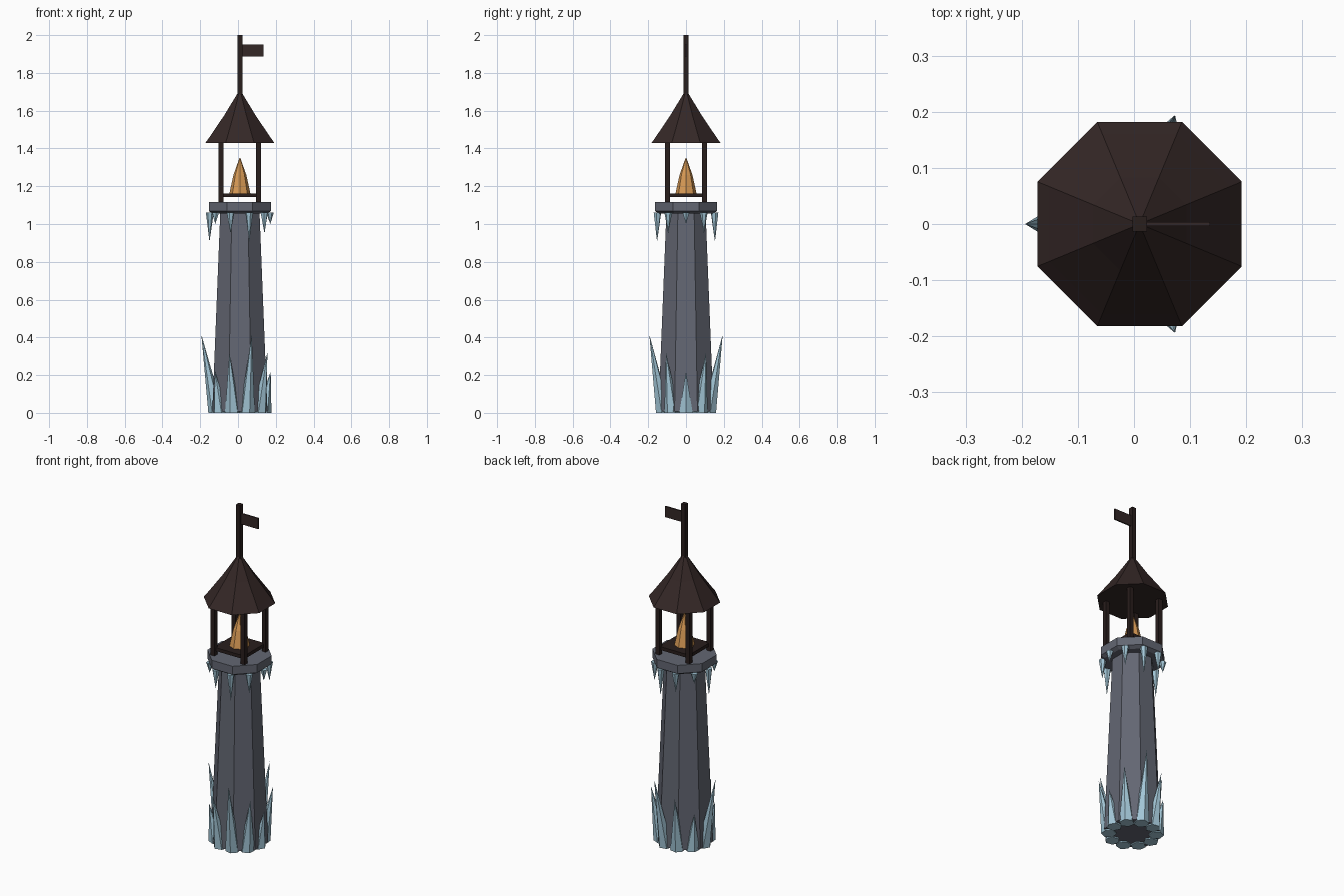
import bpy
import bmesh
from math import cos, sin, pi, radians
from mathutils import Vector

if "Cube" in bpy.data.objects:
    bpy.data.objects.remove(bpy.data.objects["Cube"], do_unlink=True)

CX = 0.01  # tower axis


def material(name, rgb):
    mat = bpy.data.materials.new(name)
    mat.use_nodes = True
    mat.diffuse_color = (*rgb, 1)
    mat.node_tree.nodes["Principled BSDF"].inputs["Base Color"].default_value = (*rgb, 1)
    return mat


stone = material("grey stone", (0.125, 0.135, 0.170))
roof_wood = material("roof brown", (0.034, 0.020, 0.019))
dark_wood = material("dark wood", (0.022, 0.013, 0.012))
ice = material("pale ice", (0.36, 0.56, 0.67))
fire = material("flame orange", (0.68, 0.32, 0.09))


def finish(name, bm, mat):
    bmesh.ops.recalc_face_normals(bm, faces=bm.faces)
    mesh = bpy.data.meshes.new(name)
    bm.to_mesh(mesh)
    bm.free()
    mesh.materials.append(mat)
    obj = bpy.data.objects.new(name, mesh)
    bpy.context.collection.objects.link(obj)
    return obj


def lathe(name, profile, mat, sides=8, turn=pi / 8):
    """Faceted solid from (corner radius, height) pairs, bottom to top."""
    bm = bmesh.new()
    rings = []
    for r, z in profile:
        rings.append([bm.verts.new((CX + r * cos(turn + 2 * pi * i / sides),
                                    r * sin(turn + 2 * pi * i / sides), z))
                      for i in range(sides)])
    for low, high in zip(rings, rings[1:]):
        for i in range(sides):
            j = (i + 1) % sides
            bm.faces.new((low[i], low[j], high[j], high[i]))
    bm.faces.new(rings[0])
    bm.faces.new(rings[-1])
    return finish(name, bm, mat)


def box(name, low, high, mat):
    bm = bmesh.new()
    bmesh.ops.create_cube(bm, size=1)
    low, high = Vector(low), Vector(high)
    for v in bm.verts:
        v.co = (low + high) / 2 + v.co * (high - low)
    return finish(name, bm, mat)


def spike(name, angle, base_r, base_z, tip_r, tip_z, width, sides=6):
    """Leaning ice cone set at an angle around the tower axis."""
    out = Vector((cos(angle), sin(angle), 0))
    axis = Vector((CX, 0, 0))
    up = Vector((0, 0, 1))
    bm = bmesh.new()
    ring = []
    for i in range(sides):
        a = angle + 2 * pi * i / sides
        offset = Vector((cos(a), sin(a), 0)) * width
        ring.append(bm.verts.new(axis + out * base_r + up * base_z + offset))
    tip = bm.verts.new(axis + out * tip_r + up * tip_z)
    bm.faces.new(ring)
    for i in range(sides):
        bm.faces.new((ring[i], ring[(i + 1) % sides], tip))
    return finish(name, bm, ice)


# Stone shaft and lookout platform
lathe("tower_shaft", [(0.158, 0.008), (0.112, 1.07)], stone)
lathe("platform", [(0.155, 1.055), (0.177, 1.068), (0.177, 1.117)], stone)

# Flared roof, mast and flag
lathe("roof", [(0.197, 1.43), (0.174, 1.46), (0.09, 1.575), (0.008, 1.70)], roof_wood)
box("mast", (CX - 0.013, -0.013, 1.67), (CX + 0.013, 0.013, 2.0), dark_wood)
box("flag", (CX + 0.01, -0.004, 1.886), (0.135, 0.004, 1.95), roof_wood)

# Four corner posts and the raised fire tray
for side_x, label_x in ((-1, "right"), (1, "left")):
    for side_y, label_y in ((-1, "front"), (1, "back")):
        x, y = CX + 0.099 * side_x, 0.099 * side_y
        box(f"{label_y}_{label_x}_post", (x - 0.013, y - 0.013, 1.11),
            (x + 0.013, y + 0.013, 1.445), dark_wood)
box("fire_tray", (CX - 0.099, -0.099, 1.142), (CX + 0.099, 0.099, 1.162), dark_wood)

# Faceted flame
lathe("flame", [(0.056, 1.16), (0.034, 1.26), (0.002, 1.35)], fire, turn=0)

# Ice spikes at the foot and icicles under the platform, mirrored front to back
sizes = {0: "short", 36: "medium", 72: "tall", 108: "medium", 144: "short", 180: "tall"}
foot = {"short": (0.163, 0.22), "medium": (0.18, 0.32), "tall": (0.204, 0.415)}
hang = {"short": 1.0, "medium": 0.95, "tall": 0.905}
for degrees, size in sizes.items():
    for side in ((1,) if degrees in (0, 180) else (1, -1)):
        angle = side * radians(degrees)
        tip_r, tip_z = foot[size]
        spike("foot_ice_spike", angle, 0.126, 0, tip_r, tip_z, 0.041)
        spike("platform_icicle", angle, 0.159, 1.062, 0.161, hang[size], 0.021)
